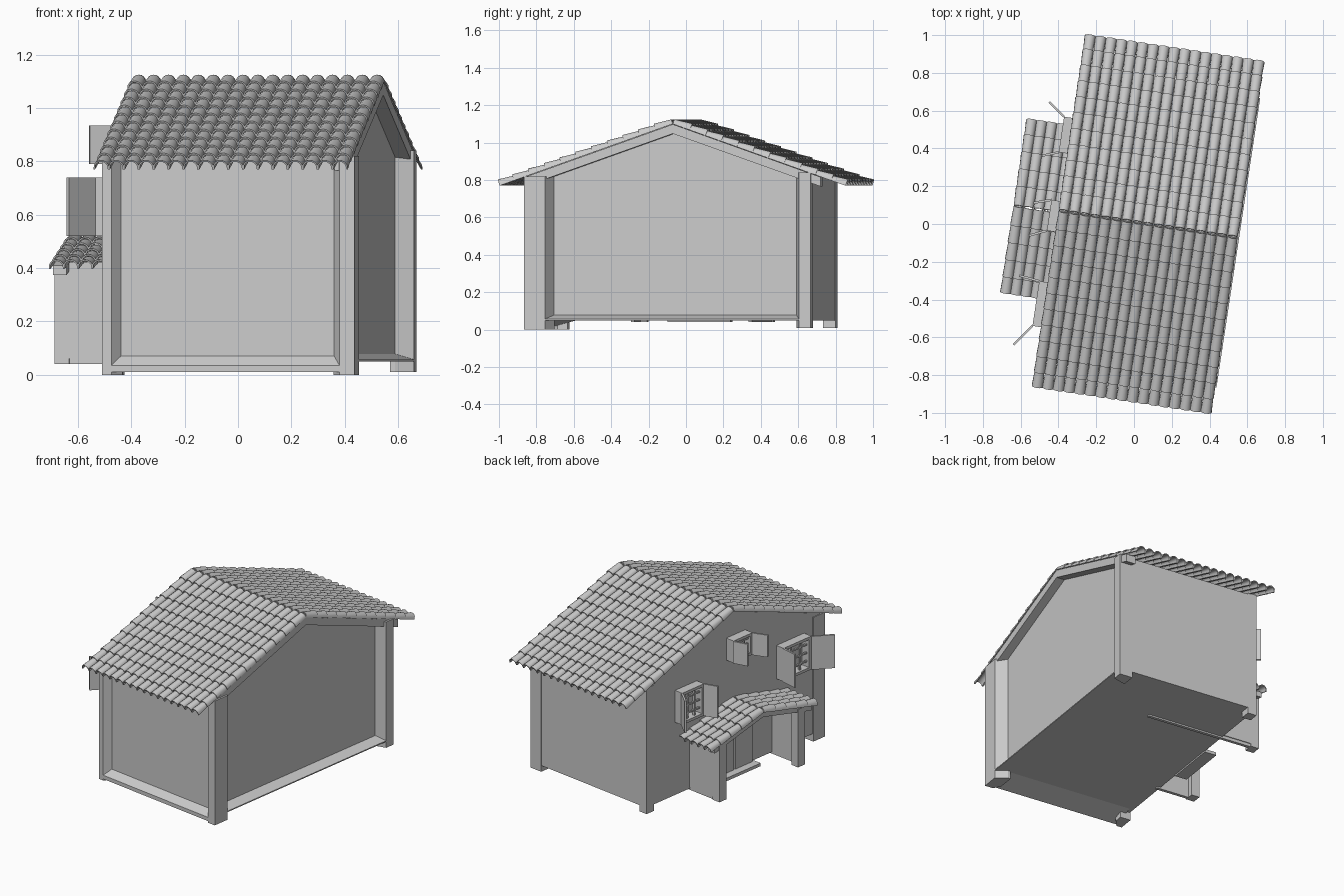
import bpy, bmesh, math
from mathutils import Matrix, Vector

if "Cube" in bpy.data.objects:
    bpy.data.objects.remove(bpy.data.objects["Cube"])

# The whole house is turned a little about z; parts are built in house axes
PLACE = Matrix.Translation((0.075, 0, 0)) @ Matrix.Rotation(math.radians(-8.6), 4, 'Z')


def finish(name, bm, smooth=False):
    bmesh.ops.recalc_face_normals(bm, faces=bm.faces)
    bm.transform(PLACE)
    me = bpy.data.meshes.new(name)
    bm.to_mesh(me)
    bm.free()
    ob = bpy.data.objects.new(name, me)
    bpy.context.collection.objects.link(ob)
    if smooth:
        bpy.ops.object.select_all(action='DESELECT')
        ob.select_set(True)
        bpy.context.view_layer.objects.active = ob
        bpy.ops.object.shade_smooth_by_angle(angle=math.radians(40))
    return ob


def add_prism(bm, pts, axis, lo, hi):
    """Extrude a 2D outline along an axis: x (pts y,z), y (pts x,z), z (pts x,y)."""
    put = {'x': lambda p, t: (t, p[0], p[1]),
           'y': lambda p, t: (p[0], t, p[1]),
           'z': lambda p, t: (p[0], p[1], t)}[axis]
    a = [bm.verts.new(put(p, lo)) for p in pts]
    b = [bm.verts.new(put(p, hi)) for p in pts]
    bm.faces.new(a)
    bm.faces.new(b[::-1])
    for i in range(len(pts)):
        j = (i + 1) % len(pts)
        bm.faces.new((a[i], a[j], b[j], b[i]))


def prism(name, pts, axis, lo, hi):
    bm = bmesh.new()
    add_prism(bm, pts, axis, lo, hi)
    return finish(name, bm)


def rect(x0, x1, y0, y1):
    return [(x0, y0), (x1, y0), (x1, y1), (x0, y1)]


def chevron(name, yc, half, z, slope, thick, x0, x1):
    drop = half * slope
    pts = [(yc - half, z - drop), (yc, z), (yc + half, z - drop),
           (yc + half, z - drop - thick), (yc, z - thick), (yc - half, z - drop - thick)]
    prism(name, pts, 'x', x0, x1)


def tile_roof(name, centers, yc, half, z_ridge, slope, rows, r0=0.026, r1=0.030):
    """Overlapping half-round tapered tiles on both slopes."""
    bm = bmesh.new()
    seg, t = 8, 0.006
    length = half * math.hypot(1, slope)
    for side in (-1, 1):
        down = Vector((0, side, -slope)).normalized()
        up = Vector((0, side * slope, 1)).normalized()
        for cx in centers:
            for i in range(rows):
                rings = []
                s_top = length * i / rows
                s_bot = min(length * (i + 1) / rows + 0.008, length)
                for s, r, lift in ((s_top, r0, 0), (s_bot, r1, 0.006)):
                    o = Vector((cx, yc, z_ridge)) + down * s + up * lift
                    for rad in (r, r - t):
                        rings.append([bm.verts.new(
                            o + Vector((rad * math.cos(math.pi * k / seg), 0, 0))
                            + up * (rad * math.sin(math.pi * k / seg) - lift * (k in (0, seg))))
                            for k in range(seg + 1)])
                oa, ia, ob, ib = rings
                for k in range(seg):
                    for p, q in ((oa, ob), (ob, ib), (ib, ia), (ia, oa)):
                        bm.faces.new((p[k], p[k + 1], q[k + 1], q[k]))
                for k in (0, seg):
                    bm.faces.new((oa[k], ob[k], ib[k], ia[k]))
    return finish(name, bm, True)


# Main roof tiles
SL = 0.353
tile_roof("main_roof_tiles", [-0.452 + 0.0565 * i for i in range(17)], 0, 0.935, 1.10, SL, 11)

# House body with gable profile
prism("house_body", [(-0.76, 0.05), (-0.76, 1.095 - 0.76 * SL), (0, 1.095),
                     (0.745, 1.095 - 0.745 * SL), (0.745, 0.05)], 'x', -0.465, 0.42)

# Corner pillars with chamfered inner sides
pillars = {
    "pillar_front_right": ([(0.487, -0.802), (0.43, -0.802), (0.40, -0.755), (0.40, -0.65),
                            (0.42, -0.65), (0.487, -0.69)], 0.82),
    "pillar_front_left": ([(-0.47, -0.802), (-0.435, -0.802), (-0.40, -0.755), (-0.40, -0.70),
                           (-0.47, -0.70)], 0.82),
    "pillar_back_right": ([(0.487, 0.747), (0.487, 0.685), (0.42, 0.66), (0.40, 0.66),
                           (0.40, 0.747)], 0.84),
    "pillar_back_left": (rect(-0.47, -0.41, 0.68, 0.747), 0.84),
}
for name, (plan, top) in pillars.items():
    prism(name, plan, 'z', 0.0 if "front" in name else 0.01, top)

# Rake beams under the right gable, and sloped sills
chevron("gable_beam", 0, 0.80, 1.098, SL, 0.05, 0.41, 0.475)
prism("front_sill", [(-0.802, 0.01), (-0.802, 0.035), (-0.755, 0.075), (-0.66, 0.075),
                     (-0.66, 0.05)], 'x', -0.44, 0.44)
prism("right_sill", [(0.487, 0.05), (0.487, 0.057), (0.42, 0.078), (0.40, 0.05)], 'y', -0.70, 0.70)

# Porch: tiles, side walls, posts, sills and gable beam
PS = 0.235
tile_roof("porch_roof_tiles", [-0.692 + 0.054 * i for i in range(5)], -0.01, 0.46, 0.505, PS, 5)
for tag, s in (("back", 1), ("front", -1)):
    prism("porch_wall_" + tag, rect(-0.69, -0.46, *sorted((s * 0.345, s * 0.37))), 'z', 0.06, 0.422)
    prism("porch_post_" + tag, rect(-0.715, -0.66, *sorted((s * 0.31, s * 0.372))), 'z', 0.04, 0.422)
prism("porch_back_floor_beam", rect(-0.70, 0.05, 0.345, 0.365), 'z', 0.04, 0.06)
prism("porch_front_floor_beam", rect(-0.70, -0.44, -0.365, -0.345), 'z', 0.04, 0.06)
chevron("porch_beam", -0.01, 0.42, 0.508, PS, 0.035, -0.712, -0.66)

# Entrance double door and step
for tag, y0, y1 in (("back", 0.01, 0.15), ("front", -0.15, -0.005)):
    prism("door_leaf_" + tag, rect(-0.49, -0.46, y0, y1), 'z', 0.06, 0.40)
prism("door_step", rect(-0.54, -0.46, -0.17, 0.17), 'z', 0.04, 0.06)


# Windows: frame, lattice and two open shutters on the left wall
def window(tag, y0, y1, z0, z1, back_dir, front_dir):
    bm = bmesh.new()
    w, xo, xi = 0.018, -0.525, -0.46
    for a, b in ((y0, y0 + w), (y1 - w, y1)):
        add_prism(bm, rect(xo, xi, a, b), 'z', z0, z1)
    for a, b in ((z0, z0 + w), (z1 - w, z1)):
        add_prism(bm, rect(y0 + w, y1 - w, a, b), 'x', xo, xi)
    finish("window_frame_" + tag, bm)

    bm = bmesh.new()
    for i in (1, 2):
        y = y0 + (y1 - y0) * i / 3
        add_prism(bm, rect(-0.51, -0.495, y - 0.005, y + 0.005), 'z', z0 + w, z1 - w)
    for i in (1, 2, 3):
        z = z0 + (z1 - z0) * i / 4
        add_prism(bm, rect(y0 + w, y1 - w, z - 0.005, z + 0.005), 'x', -0.508, -0.497)
    finish("window_lattice_" + tag, bm)

    for side, y, d in (("back", y1, back_dir), ("front", y0, front_dir)):
        h, v = Vector((xo, y)), Vector(d)
        n = Vector((-v.y, v.x)).normalized() * 0.006
        prism("shutter_%s_%s" % (tag, side), [h - n, h + v - n, h + v + n, h + n], 'z', z0, z1)


window("rear", 0.305, 0.495, 0.53, 0.74, (-0.09, 0.066), (-0.085, -0.032))
window("upper", -0.115, 0.05, 0.79, 0.935, (-0.092, -0.03), (-0.09, -0.04))
window("near", -0.625, -0.385, 0.52, 0.74, (-0.11, 0.013), (-0.084, -0.114))
